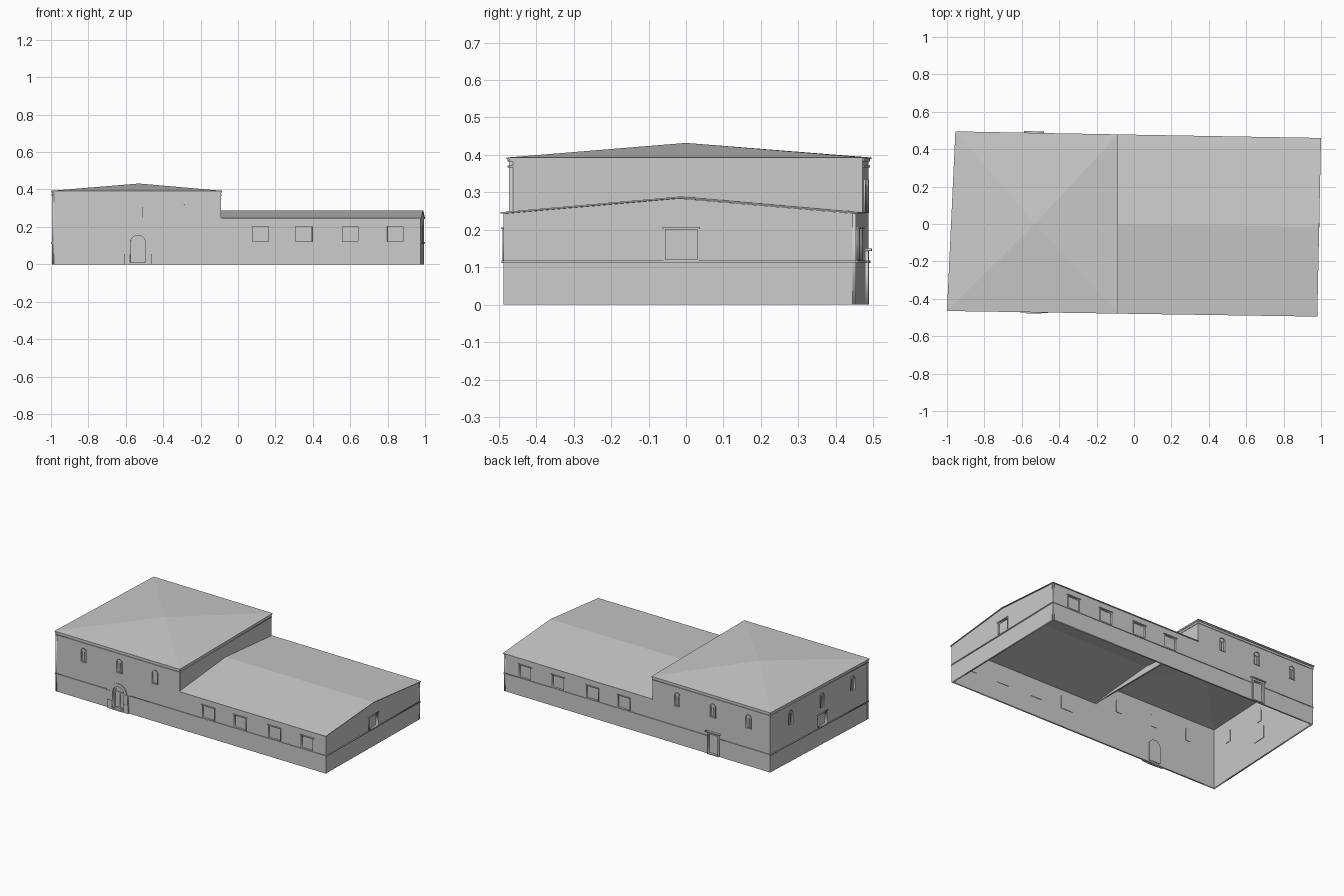
import bpy, bmesh, math
from mathutils import Matrix, Vector

cube = bpy.data.objects.get("Cube")
if cube:
    bpy.data.objects.remove(cube, do_unlink=True)

stone = bpy.data.materials.new("grey stone")
stone.use_nodes = True
GREY = (0.6, 0.6, 0.6, 1)
stone.diffuse_color = GREY
stone.node_tree.nodes["Principled BSDF"].inputs["Base Color"].default_value = GREY


def add_mesh(name, bm, matrix=Matrix()):
    bmesh.ops.recalc_face_normals(bm, faces=bm.faces)
    mesh = bpy.data.meshes.new(name)
    bm.to_mesh(mesh)
    bm.free()
    mesh.materials.append(stone)
    obj = bpy.data.objects.new(name, mesh)
    obj.matrix_world = matrix
    bpy.context.collection.objects.link(obj)
    return obj


class Side:
    """Drawing plane of one wall: u along it, z up, depth outward."""
    def __init__(self, a, b):
        a, b = Vector((*a, 0)), Vector((*b, 0))
        self.length = (b - a).length
        along, up = (b - a).normalized(), Vector((0, 0, 1))
        self.axis = 0 if abs(along.x) > abs(along.y) else 1
        self.start, self.step = a[self.axis], along[self.axis]
        m = Matrix((along, up, along.cross(up))).transposed().to_4x4()
        self.matrix = Matrix.Translation(a) @ m

    def u(self, world):
        return (world - self.start) / self.step


def rect(u0, u1, z0, z1):
    return [(u0, z0), (u1, z0), (u1, z1), (u0, z1)]


def arch(u, half, z0, top, steps=12):
    spring = top - half
    curve = [(u + half * math.cos(math.pi * i / steps),
              spring + half * math.sin(math.pi * i / steps)) for i in range(steps + 1)]
    return [(u - half, z0), (u + half, z0)] + curve


def plate(name, side, outline, d0, d1, holes=()):
    """Flat slab with openings, lying between two depths of a wall plane."""
    curve = bpy.data.curves.new(name, "CURVE")
    curve.dimensions, curve.fill_mode = "2D", "BOTH"
    curve.extrude = (d1 - d0) / 2
    for loop in (outline, *holes):
        s = curve.splines.new("POLY")
        s.points.add(len(loop) - 1)
        for p, (u, z) in zip(s.points, loop):
            p.co = (u, z, 0, 1)
        s.use_cyclic_u = True
    temp = bpy.data.objects.new(name, curve)
    bpy.context.collection.objects.link(temp)
    mesh = bpy.data.meshes.new_from_object(temp.evaluated_get(bpy.context.evaluated_depsgraph_get()))
    bm = bmesh.new()
    bm.from_mesh(mesh)
    bmesh.ops.remove_doubles(bm, verts=bm.verts, dist=1e-5)
    bpy.data.objects.remove(temp, do_unlink=True)
    bpy.data.curves.remove(curve)
    bpy.data.meshes.remove(mesh)
    return add_mesh(name, bm, side.matrix @ Matrix.Translation((0, 0, (d0 + d1) / 2)))


# Slightly skewed footprint
SW, SE, NE, NW = (-.994, -.459), (.975, -.488), (.994, .454), (-.949, .488)
front, east = Side(SW, SE), Side(SE, NE)
back, west = Side(NE, NW), Side(NW, SW)
tower_east = Side((-.09, -.472), (-.09, .472))
THICK, EAVE, TOP, TOWER_X = .01, .243, .389, -.09
wing_windows = (.12, .35, .60, .84)
arched_x = (-.79, -.53, -.27)
arched_y = (.29, -.014, -.31)
DOOR = -.535


def arched_window(side, u):
    plate("arched_window_trim", side, arch(u, .022, .245, .336), 0, .003,
          [arch(u, .018, .2455, .332)])
    lights = [arch(u + s * .009, .0065, .249, .312, 8) for s in (-1, 1)]
    plate("arched_window_tracery", side, arch(u, .018, .245, .332), -.008, -.004, lights)
    plate("arched_window_pane", side, arch(u, .019, .244, .333), -.013, -.01)


def square_window(side, u):
    plate("window_frame", side, rect(u - .047, u + .047, .116, .206), 0, .003,
          [rect(u - .042, u + .042, .121, .201)])
    plate("window_lintel", side, rect(u - .05, u + .05, .202, .207), 0, .006)
    plate("window_pane", side, rect(u - .043, u + .043, .12, .202), -.013, -.01)


def wall(name, side, outline, square=(), arched=(), doors=()):
    sq, ar = [side.u(w) for w in square], [side.u(w) for w in arched]
    holes = [rect(u - .042, u + .042, .121, .201) for u in sq]
    holes += [arch(u, .018, .2455, .332) for u in ar]
    plate(name, side, outline, -THICK, 0, holes + list(doors))
    for u in sq:
        square_window(side, u)
    for u in ar:
        arched_window(side, u)


# Walls: long sides step up to the tower
uf, ub = front.u(TOWER_X), back.u(TOWER_X)
fd, bd = front.u(DOOR), back.u(DOOR)
L = front.length
wall("front_wall", front, [(0, 0), (L, 0), (L, EAVE), (uf, EAVE), (uf, TOP), (0, TOP)],
     wing_windows, arched_x, [arch(fd, .04, .01, .155)])
L = back.length
wall("back_wall", back, [(0, 0), (L, 0), (L, TOP), (ub, TOP), (ub, EAVE), (0, EAVE)],
     wing_windows, arched_x, [rect(bd - .035, bd + .035, .005, .132)])
L = east.length
wall("gable_wall", east, [(0, 0), (L, 0), (L, EAVE), (L / 2, .284), (0, EAVE)], [-.013])
wall("tower_end_wall", west, rect(0, west.length, 0, TOP), [-.014], arched_y)
wall("tower_inner_wall", tower_east, rect(0, tower_east.length, EAVE, TOP))

# String course, broken at both doors, and tower cornice
courses = [(front, 0, fd - .085), (front, fd + .085, front.length), (east, 0, east.length),
           (back, 0, bd - .05), (back, bd + .05, back.length), (west, 0, west.length)]
for side, u0, u1 in courses:
    plate("string_course", side, rect(u0, u1, .112, .118), 0, .005)
for side, u0, u1 in [(front, 0, uf), (back, ub, back.length),
                     (west, 0, west.length), (tower_east, 0, tower_east.length)]:
    plate("tower_cornice", side, rect(u0, u1, .367, .372), 0, .004)
    plate("tower_eave_moulding", side, rect(u0, u1, .383, .389), 0, .004)

# Arched front portal
plate("portal_arch", front, arch(fd, .06, 0, .175, 16), 0, .005, [arch(fd, .04, .01, .155)])
for s in (-1, 1):
    c = fd + s * .058
    plate("portal_plinth", front, rect(c - .017, c + .017, 0, .055), 0, .009)
    plate("portal_pilaster", front, rect(c - .012, c + .012, .055, .115), 0, .006)
plate("portal_step", front, rect(fd - .041, fd + .041, 0, .01), 0, .012)
leaves = [rect(fd + s * .018 - .015, fd + s * .018 + .015, .016, .11) for s in (-1, 1)]
plate("portal_door_frame", front, arch(fd, .04, .01, .155), -.012, -.008,
      leaves + [arch(fd, .03, .117, .148)])
plate("portal_door", front, arch(fd, .041, .009, .156), -.018, -.014)

# Rectangular back doorway with hood
plate("back_door_surround", back, rect(bd - .044, bd + .044, 0, .143), 0, .007,
      [rect(bd - .035, bd + .035, .005, .132)])
plate("back_door_hood", back, rect(bd - .053, bd + .053, .143, .15), 0, .015)
plate("back_door", back, rect(bd - .036, bd + .036, .004, .133), -.013, -.01)


def roof(name, eave, z, peaks, faces):
    bm = bmesh.new()
    vs = [bm.verts.new((*p, z)) for p in eave] + [bm.verts.new(p) for p in peaks]
    for f in faces:
        bm.faces.new([vs[i] for i in f])
    obj = add_mesh(name, bm)
    # thin slab hanging below the outer surface
    if obj.data.polygons[0].normal.z < 0:
        obj.data.flip_normals()
    mod = obj.modifiers.new("slab", "SOLIDIFY")
    mod.thickness, mod.offset = .004, -1


# Pyramid roof on the tower, gabled roof on the wing
roof("tower_roof", [(-1, -.465), (-.085, -.479), (-.085, .479), (-.955, .495)], .393,
     [(-.53, 0, .432)], [(0, 1, 4), (1, 2, 4), (2, 3, 4), (3, 0, 4)])
roof("wing_roof", [(-.09, -.479), (.98, -.495), (1, .46), (-.09, .479)], .247,
     [(-.09, 0, .289), (.99, -.015, .289)], [(0, 1, 5, 4), (4, 5, 2, 3)])
